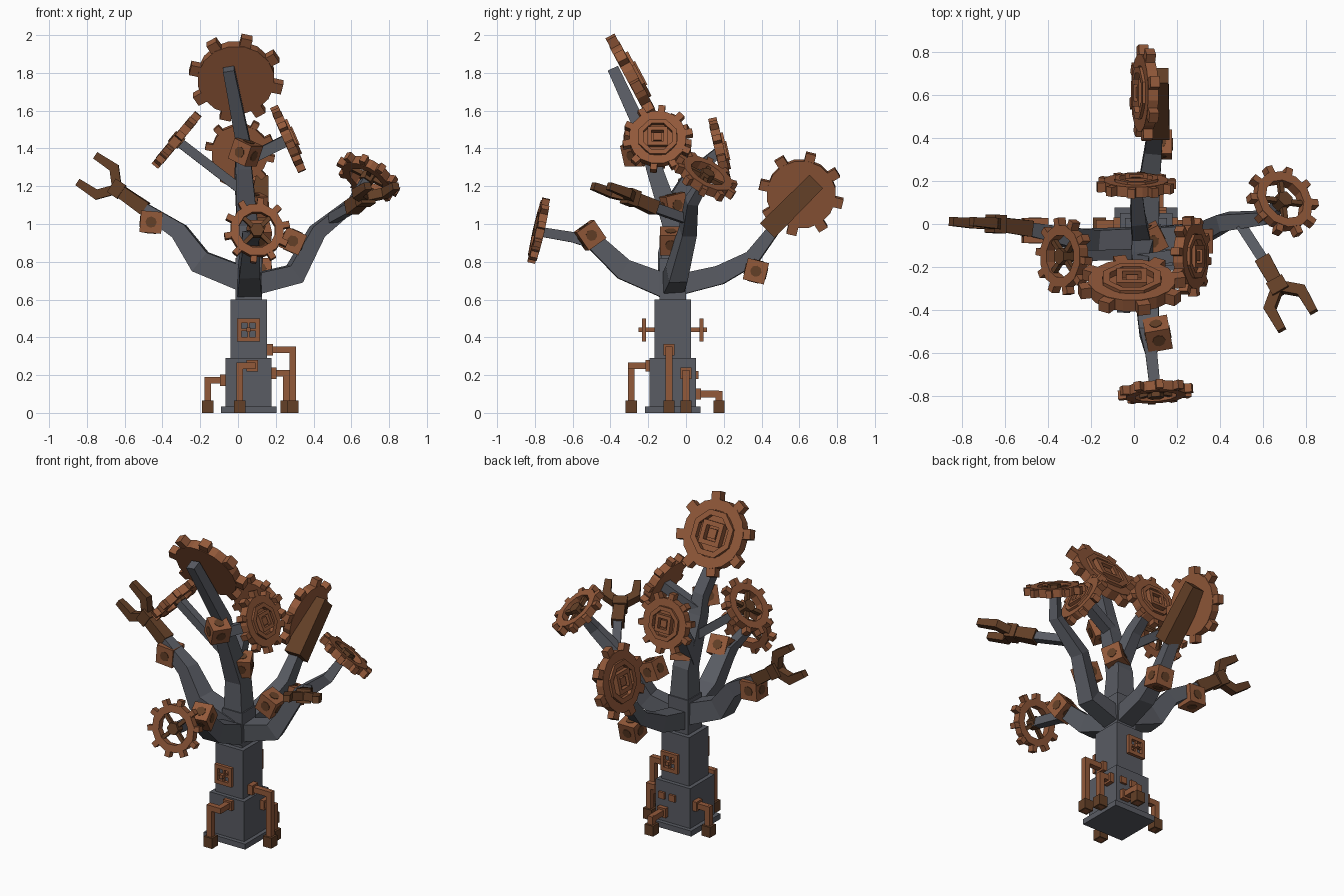
import bpy, bmesh, math
from mathutils import Vector, Matrix

if "Cube" in bpy.data.objects:
    bpy.data.objects.remove(bpy.data.objects["Cube"])


def material(name, r, g, b):
    m = bpy.data.materials.new(name)
    m.use_nodes = True
    m.diffuse_color = (r, g, b, 1)
    m.node_tree.nodes["Principled BSDF"].inputs["Base Color"].default_value = (r, g, b, 1)
    return m


steel = material("steel grey", 0.10, 0.106, 0.125)
copper = material("copper", 0.29, 0.10, 0.042)
bronze = material("dark bronze", 0.125, 0.05, 0.02)


def finish(name, bm, mat, matrix=Matrix()):
    bmesh.ops.recalc_face_normals(bm, faces=bm.faces)
    me = bpy.data.meshes.new(name)
    bm.to_mesh(me)
    bm.free()
    me.materials.append(mat)
    ob = bpy.data.objects.new(name, me)
    ob.matrix_world = matrix
    bpy.context.collection.objects.link(ob)
    return ob


def add_box(bm, centre, size, rot=Matrix()):
    m = rot @ Matrix.Translation(centre) @ Matrix.Diagonal((*size, 1))
    bmesh.ops.create_cube(bm, size=1, matrix=m)


def box(name, centre, size, mat):
    bm = bmesh.new()
    add_box(bm, centre, size)
    return finish(name, bm, mat)


def add_ring(bm, r0, r1, z0, z1, n):
    """Prism with a hole through it, n sided."""
    loops = []
    for r, z in ((r0, z0), (r1, z0), (r1, z1), (r0, z1)):
        loops.append([bm.verts.new((r * math.cos(a), r * math.sin(a), z))
                      for a in (math.tau * (i + 0.5) / n for i in range(n))])
    for k in range(4):
        a, b = loops[k], loops[(k + 1) % 4]
        for i in range(n):
            j = (i + 1) % n
            bm.faces.new((a[i], a[j], b[j], b[i]))


def add_disc(bm, r, z0, z1, n):
    bmesh.ops.create_cone(bm, cap_ends=True, segments=n, radius1=r, radius2=r, depth=z1 - z0,
                          matrix=Matrix.Translation((0, 0, (z0 + z1) / 2)) @ Matrix.Rotation(math.pi / n, 4, 'Z'))


def tube(name, points, widths, mat, side=None):
    """Square bar swept along a path with mitred joints."""
    pts = [Vector(p) for p in points]
    if not isinstance(widths, (list, tuple)):
        widths = [widths] * len(pts)
    span = pts[-1] - pts[0]
    side = Vector(side) if side else span.cross(Vector((0, 0, 1)))
    side = side.normalized() if side.length > 1e-4 else Vector((1, 0, 0))
    bm = bmesh.new()
    rings = []
    for i, p in enumerate(pts):
        before = (p - pts[i - 1]).normalized() if i else Vector()
        after = (pts[i + 1] - p).normalized() if i < len(pts) - 1 else Vector()
        t = (before + after).normalized()
        s = (side - t * side.dot(t)).normalized()
        stretch = 1 / t.dot(after if i < len(pts) - 1 else before)
        u = s.cross(t) * stretch
        h = widths[i] / 2
        rings.append([bm.verts.new(p + s * h * a + u * h * b)
                      for a, b in ((-1, -1), (1, -1), (1, 1), (-1, 1))])
    for a, b in zip(rings, rings[1:]):
        for k in range(4):
            bm.faces.new((a[k], a[(k + 1) % 4], b[(k + 1) % 4], b[k]))
    bm.faces.new(rings[0])
    bm.faces.new(rings[-1])
    return finish(name, bm, mat)


def facing(centre, normal):
    return Matrix.Translation(centre) @ Vector(normal).to_track_quat('Z', 'Y').to_matrix().to_4x4()


def gear(name, centre, normal, r, teeth, spoked, thick=0.05):
    m = facing(centre, normal)
    h = thick / 2
    body = r * 0.82
    bm = bmesh.new()
    for i in range(teeth):
        rot = Matrix.Rotation(math.tau * (i + 0.3) / teeth, 4, 'Z')
        add_box(bm, (r * 0.885, 0, 0), (r * 0.23, r * 1.9 / teeth, thick * 0.9), rot)
    if spoked:
        add_ring(bm, r * 0.56, body, -h, h, 12)
        hub = bmesh.new()
        add_disc(hub, r * 0.22, -h * 1.3, h * 1.3, 6)
        for i in range(2):
            add_box(hub, (0, 0, 0), (r * 1.2, r * 0.13, thick * 0.5),
                    Matrix.Rotation(math.pi * (i + 0.5) / 2, 4, 'Z'))
        finish(name + "_spokes", hub, bronze, m)
    else:
        # solid plate with stepped octagon and square collars on its face
        add_disc(bm, body, -h, h * 0.5, 16)
        add_ring(bm, r * 0.56, body, h * 0.5, h, 16)
        add_ring(bm, r * 0.44, r * 0.58, h * 0.5, h * 1.5, 8)
        add_ring(bm, r * 0.24, r * 0.40, h * 0.5, h * 1.8, 4)
        add_disc(bm, r * 0.16, h * 0.5, h * 1.4, 4)
    finish(name, bm, copper, m)


# Trunk of stacked blocks
cx, cy = 0.056, -0.07
for name, half, z0, z1 in (("base_plate", 0.147, 0, 0.035), ("lower_trunk", 0.122, 0.035, 0.29),
                           ("middle_trunk", 0.097, 0.29, 0.6), ("upper_trunk", 0.07, 0.6, 0.82)):
    box(name, (cx, cy, (z0 + z1) / 2), (2 * half, 2 * half, z1 - z0), steel)

# Main stem and the branches
tube("main_stem", [(.056, -.07, .78), (.05, -.07, 1.0), (.03, -.17, 1.3), (.03, -.2, 1.42), (-.05, -.385, 1.82)],
     [.13, .11, .085, .075, .06], steel, (1, 0, 0))
tube("left_arm", [(.08, -.07, .68), (.3, -.05, .735), (.42, .01, .96), (.62, .03, 1.12), (.68, .1, 1.24)],
     [.11, .1, .08, .06, .045], steel)
tube("left_fork", [(.5, -.01, 1.03), (.61, -.18, 1.09)], .05, steel)
tube("right_arm", [(.05, -.08, .7), (-.2, -.085, .8), (-.31, -.06, .96), (-.51, -.02, 1.09)],
     [.13, .12, .09, .06], steel)
tube("front_arm", [(.06, -.08, .66), (.06, -.33, .76), (.07, -.5, .92), (.08, -.6, .93), (.1, -.78, .96)],
     [.13, .11, .09, .055, .05], steel)
tube("back_arm", [(.06, -.03, .68), (.07, .18, .73), (.09, .35, .82), (.1, .48, .99)],
     [.11, .1, .08, .06], steel)
tube("upper_left_branch", [(.03, -.17, 1.33), (.25, -.14, 1.44)], .06, steel)
tube("upper_right_branch", [(.03, -.14, 1.17), (-.32, -.15, 1.44)], .05, steel)
tube("upper_back_branch", [(.04, -.1, 1.05), (.02, .02, 1.25), (.01, .17, 1.38)], [.09, .07, .05], steel)
tube("back_arm_end", [(.11, .43, .965), (.11, .69, 1.225)], [.11, .1], bronze)

# Gears and spoked wheels
gear("crown_gear", (-.01, -.285, 1.775), (0, .88, .47), .25, 8, False, .06)
gear("back_gear", (.01, .18, 1.38), (0, .97, .22), .185, 10, False)
gear("left_gear", (.265, -.15, 1.45), (.92, 0, .4), .187, 10, False)
gear("rear_arm_gear", (.05, .61, 1.16), (-.97, 0, .22), .225, 8, False)
gear("left_wheel", (.69, .105, 1.25), (.45, .45, .77), .178, 10, True)
gear("right_wheel", (-.325, -.15, 1.445), (-.77, 0, .64), .18, 10, True)
gear("front_wheel", (.1, -.78, .965), (.06, -.97, .22), .175, 10, True, .045)

# Junction cubes with a round plug on each face
for i, (c, d) in enumerate((((.04, -.26, 1.38), (.3, -.2, .9)), ((.08, -.07, 1.1), (.1, -.2, .97)),
                            ((.29, -.08, .91), (.4, 0, .9)), ((-.46, -.03, 1.01), (.08, 0, 1)),
                            ((.12, .37, .75), (0, .25, 1)), ((.11, -.51, .94), (.1, -.55, .8)))):
    m = facing(c, d)
    bm, plug = bmesh.new(), bmesh.new()
    add_box(bm, (0, 0, 0), (.115, .115, .115))
    for axis in 'XYZ':
        rot = Matrix.Rotation(math.pi / 2, 4, axis) if axis != 'Z' else Matrix()
        bmesh.ops.create_cone(plug, cap_ends=True, segments=8, radius1=.03, radius2=.03, depth=.121, matrix=rot)
    finish(f"junction_cube_{i + 1}", bm, copper, m)
    finish(f"junction_plugs_{i + 1}", plug, bronze, m)


# Two-pronged grippers
def gripper(name, wrist, palm, u, v):
    palm, u, v = Vector(palm), Vector(u).normalized(), Vector(v).normalized()
    flat = u.cross(v)
    tube(name + "_wrist", [wrist, palm], [.075, .065], bronze)
    tube(name + "_palm", [palm - u * .03, palm + u * .035], .085, bronze, flat)
    for k, s in (("upper", 1), ("lower", -1)):
        tube(f"{name}_{k}_prong", [palm, palm + u * .075 + v * .085 * s, palm + u * .195 + v * .085 * s],
             [.05, .05, .04], bronze, flat)


gripper("right_gripper", (-.49, -.02, 1.08), (-.64, 0, 1.185), (-.83, .06, .55), (.55, 0, .83))
gripper("left_gripper", (.6, -.165, 1.085), (.67, -.29, 1.14), (.105, -.185, .07), (.86, .49, 0))

# Root pipes with feet and wall flanges
pipes = {
    "right": [(-.16, .0, .0), (-.16, .0, .172), (-.06, .0, .172)],
    "left": [(.29, -.09, .0), (.29, -.09, .335), (.15, -.09, .335)],
    "left_rear": [(.255, .0, .0), (.255, .0, .21), (.17, .0, .21)],
    "front": [(.01, -.29, .0), (.01, -.29, .25), (.075, -.29, .25), (.075, -.18, .25)],
    "back": [(.12, .175, .0), (.12, .175, .1), (.12, .045, .1)],
}
for name, path in pipes.items():
    for k, (a, b) in enumerate(zip(path, path[1:])):
        a, b = Vector(a), Vector(b)
        d = (b - a).normalized() * .017
        tube(f"{name}_pipe_{k + 1}", [a, b + d], .035, copper)
    x, y, _ = path[0]
    box(name + "_pipe_foot", (x, y, .033), (.06, .06, .066), bronze)
    end, back = Vector(path[-1]), (Vector(path[-2]) - Vector(path[-1])).normalized()
    tube(name + "_pipe_flange", [end, end + back * .035], .06, copper)

# Square valve wheels on the front and back of the trunk
for name, s in (("front", -1), ("back", 1)):
    m = facing((cx, cy + s * .152, .44), (0, s, 0))
    bm = bmesh.new()
    for a in range(4):
        rot = Matrix.Rotation(math.pi / 2 * a, 4, 'Z')
        add_box(bm, (.049, 0, 0), (.024, .122, .022), rot)
        add_box(bm, (.025, 0, 0), (.05, .012, .014), rot)
    add_box(bm, (0, 0, -.015), (.022, .022, .09))
    finish(name + "_valve", bm, copper, m)

# Small plates on the back of the trunk
for i, x in enumerate((.055, .13)):
    box(f"back_plate_{i + 1}", (x, .056, .2), (.042, .02, .042), copper)
